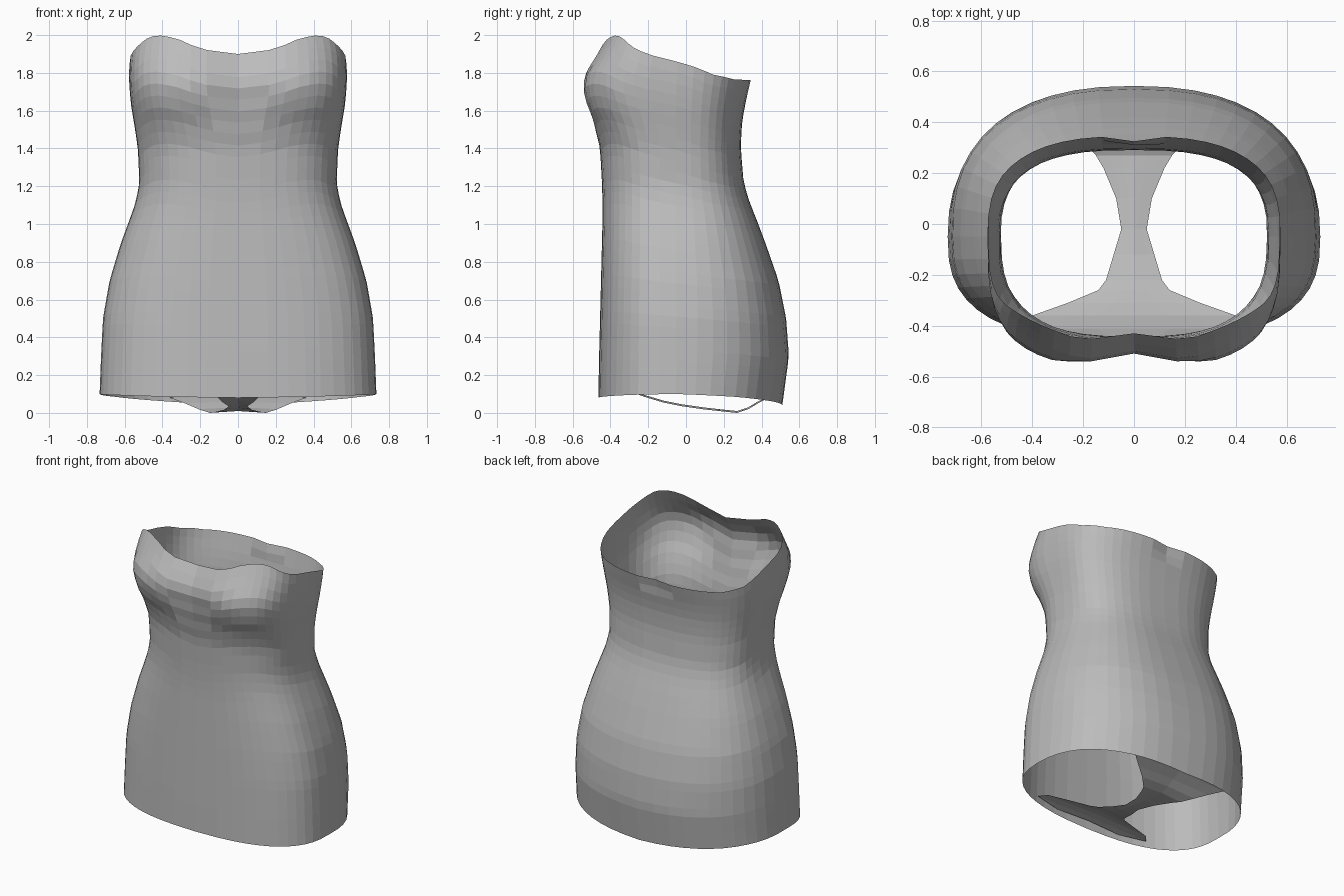
import bpy, bmesh, math

grey = bpy.data.materials.new("plain grey cloth")
grey.diffuse_color = (0.5, 0.5, 0.5, 1)


def lerp_table(table, t):
    """Interpolate rows (key, values...) at key t, clamped at the ends."""
    if t <= table[0][0]:
        return table[0][1:]
    for a, b in zip(table, table[1:]):
        if t <= b[0]:
            f = (t - a[0]) / (b[0] - a[0])
            return [p + (q - p) * f for p, q in zip(a[1:], b[1:])]
    return table[-1][1:]


def grid_object(name, rows, closed):
    bm = bmesh.new()
    vs = [[bm.verts.new(p) for p in row] for row in rows]
    n = len(vs[0])
    for lo, hi in zip(vs, vs[1:]):
        for i in range(n if closed else n - 1):
            j = (i + 1) % n
            bm.faces.new((lo[i], lo[j], hi[j], hi[i]))
    mesh = bpy.data.meshes.new(name)
    bm.to_mesh(mesh)
    bm.free()
    obj = bpy.data.objects.new(name, mesh)
    bpy.context.collection.objects.link(obj)
    mesh.materials.append(grey)
    return obj


# Dress body: height, half width, front y, back y, front squareness
BODY = [
    (0.04, 0.735, -0.465, 0.51, 2.7), (0.30, 0.725, -0.46, 0.545, 2.7),
    (0.50, 0.715, -0.455, 0.53, 2.7), (0.70, 0.68, -0.45, 0.49, 2.7),
    (0.90, 0.62, -0.445, 0.42, 2.7), (1.02, 0.575, -0.442, 0.375, 2.7),
    (1.12, 0.54, -0.442, 0.335, 2.7), (1.22, 0.522, -0.445, 0.305, 2.7),
    (1.40, 0.53, -0.455, 0.29, 2.7), (1.52, 0.548, -0.485, 0.295, 2.9),
    (1.62, 0.565, -0.535, 0.31, 3.1), (1.72, 0.575, -0.56, 0.335, 3.3),
    (1.80, 0.577, -0.545, 0.355, 3.3), (1.90, 0.57, -0.48, 0.355, 3.3),
    (2.00, 0.55, -0.425, 0.355, 3.3),
]
# Rim heights by angle in degrees from centre front (0) to centre back (180)
TOP = [(0, 1.90), (9, 1.925), (25, 1.985), (40, 2.0), (50, 1.99), (57, 1.97),
       (66, 1.94), (78, 1.905), (85, 1.885), (90, 1.86), (100, 1.825),
       (112, 1.79), (135, 1.765), (180, 1.76)]
HEM = [(0, 0.08), (60, 0.095), (90, 0.1), (120, 0.085), (180, 0.04)]


def dress_point(angle, v):
    deg = abs(math.degrees(angle))
    z0, z1 = lerp_table(HEM, deg)[0], lerp_table(TOP, deg)[0]
    z = z0 + (z1 - z0) * v
    w, front, back, square = lerp_table(BODY, z)
    mid = -0.05
    s, c = math.sin(angle), math.cos(angle)
    p = 2 / (square if c > 0 else 2.3 + 0.4 * min(1, z / 1.2))
    x = w * math.copysign(abs(s) ** p, s)
    reach = (front if c > 0 else back) - mid
    y = mid + reach * abs(c) ** p
    # hollow between the bust cups, and a tiny nick at the back closure
    if c > 0:
        y += 0.05 * math.exp(-(x / 0.15) ** 2) * max(0, min(1, (z - 1.5) / 0.15))
    elif abs(x) < 0.01 and z > 1.65:
        y -= 0.02
    return x, y, z


COLS, ROWS = 48, 30
ANGLES = [math.radians(360 * i / COLS - (360 if i > COLS / 2 else 0)) for i in range(COLS)]
grid_object("dress", [[dress_point(a, r / ROWS) for a in ANGLES]
                      for r in range(ROWS + 1)], True)

# Inner shorts between the leg openings: y, half width, z
STRIP = [(-0.45, 0.25, 0.12), (-0.41, 0.44, 0.125), (-0.36, 0.40, 0.125),
         (-0.31, 0.26, 0.115), (-0.26, 0.14, 0.10), (-0.22, 0.11, 0.085),
         (-0.12, 0.08, 0.055), (-0.02, 0.05, 0.035), (0.10, 0.07, 0.018),
         (0.22, 0.12, 0.005), (0.27, 0.15, 0.0), (0.33, 0.21, 0.02),
         (0.38, 0.28, 0.05), (0.44, 0.36, 0.08), (0.49, 0.25, 0.10),
         (0.515, 0.1, 0.13)]
grid_object("inner_shorts_gusset",
            [[(w * k / 3, y, z + 0.01 * (1 - abs(k) / 3)) for k in range(-3, 4)]
             for y, w, z in STRIP], False)
